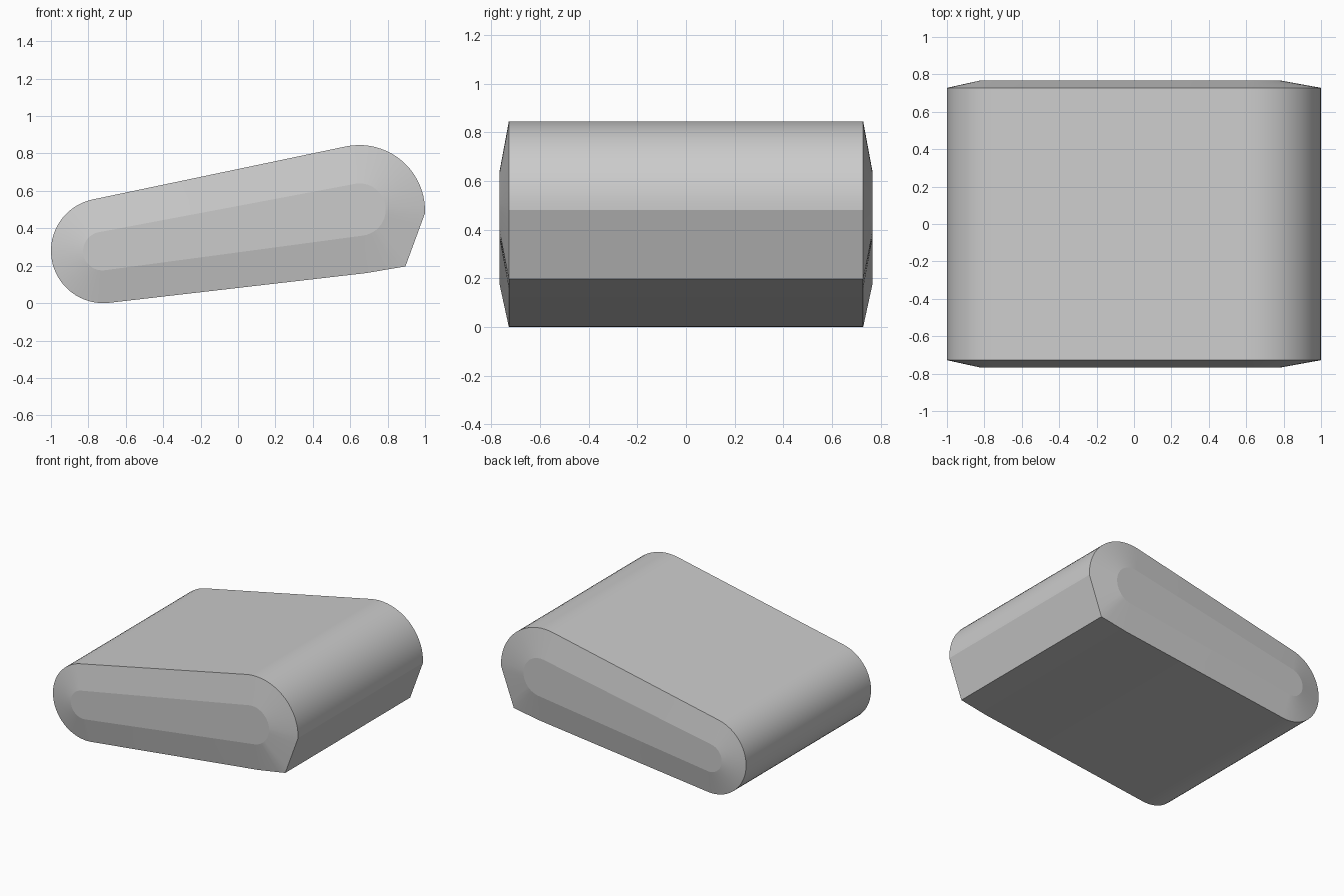
import bpy, bmesh, math

if "Cube" in bpy.data.objects:
    bpy.data.objects.remove(bpy.data.objects["Cube"])


def arc(cx, cz, r, a0, a1, n):
    """Points along an arc in the x-z plane, angles in degrees."""
    pts = []
    for i in range(n + 1):
        a = math.radians(a0 + (a1 - a0) * i / n)
        pts.append((cx + r * math.cos(a), cz + r * math.sin(a)))
    return pts


def lerp(p, q, n):
    """n points after p, ending on q."""
    return [(p[0] + (q[0] - p[0]) * i / n, p[1] + (q[1] - p[1]) * i / n)
            for i in range(1, n + 1)]


# Outer profile: small round end, large round end, chamfered lower corner
left = arc(-0.72, 0.28, 0.28, 276.6, 102, 32)
right = arc(0.648, 0.493, 0.352, 102, -2, 20)
nose = lerp(right[-1], (0.895, 0.196), 6) + lerp((0.895, 0.196), (0.68, 0.16), 4)
outer = left + right + nose

# Raised side panel: slim tapered capsule with matching point count
inner = (arc(-0.725, 0.278, 0.103, 277, 102, 32)
         + arc(0.65, 0.5, 0.14, 102, -2, 20)
         + arc(0.65, 0.5, 0.14, -2, -82, 10)[1:])

# Skin the four profiles across the width and cap both sides
bm = bmesh.new()
layers = [(-0.766, inner), (-0.728, outer), (0.728, outer), (0.766, inner)]
rings = [[bm.verts.new((x, y, z)) for x, z in prof] for y, prof in layers]
for a, b in zip(rings, rings[1:]):
    for i in range(len(a)):
        j = (i + 1) % len(a)
        bm.faces.new((a[i], a[j], b[j], b[i]))
bm.faces.new(rings[0])
bm.faces.new(rings[-1])
bmesh.ops.recalc_face_normals(bm, faces=bm.faces[:])

mesh = bpy.data.meshes.new("wedge_cushion")
bm.to_mesh(mesh)
bm.free()
cushion = bpy.data.objects.new("wedge_cushion", mesh)
bpy.context.collection.objects.link(cushion)

# Smooth rounded ends, crisp panel and corner edges
bpy.context.view_layer.objects.active = cushion
cushion.select_set(True)
bpy.ops.object.shade_smooth_by_angle(angle=math.radians(9))
